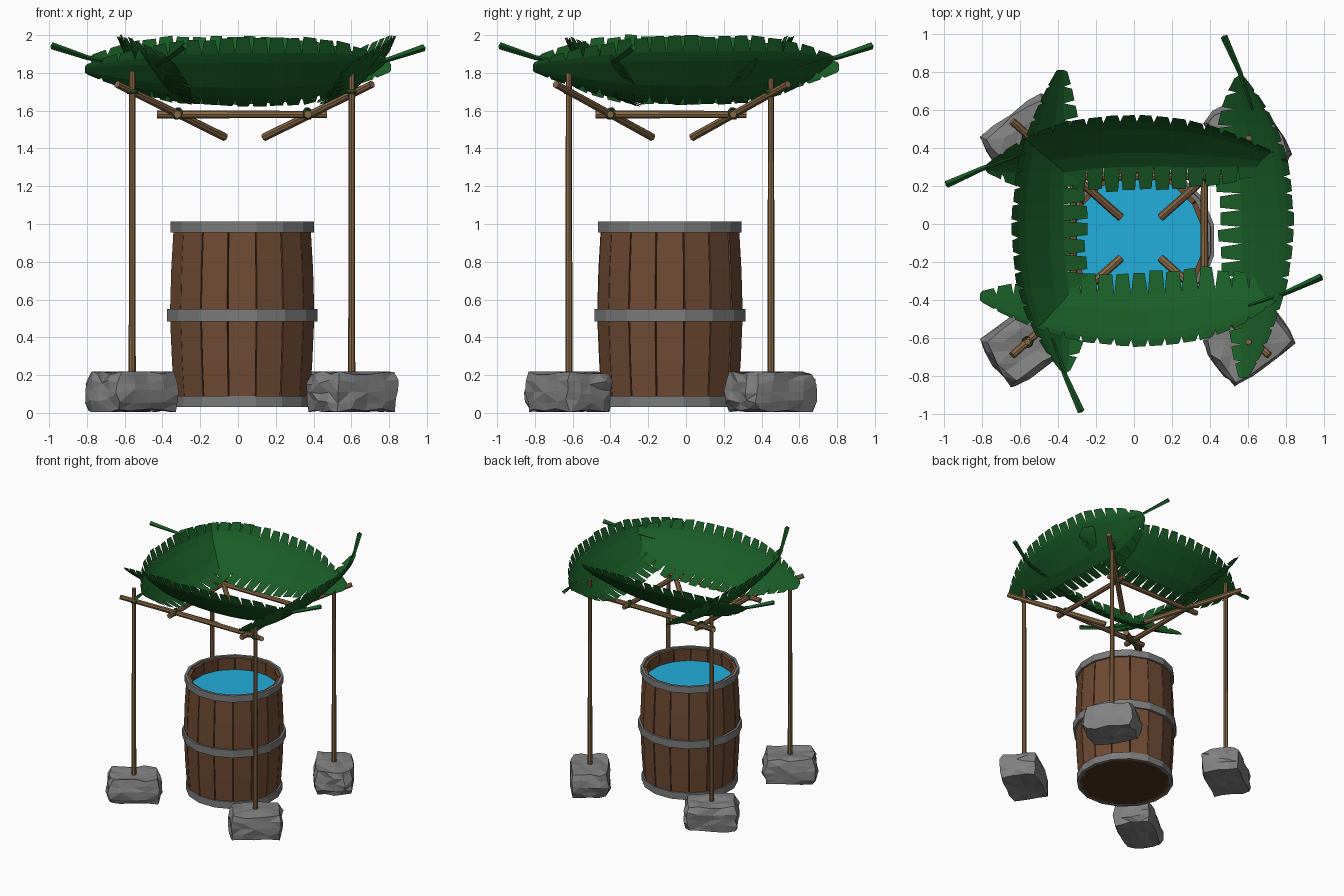
import bpy, bmesh, math, random
from mathutils import Vector, Matrix

if "Cube" in bpy.data.objects:
    bpy.data.objects.remove(bpy.data.objects["Cube"])

random.seed(4)

def material(name, rgb):
    m = bpy.data.materials.new(name)
    m.diffuse_color = (*rgb, 1)
    m.use_nodes = True
    m.node_tree.nodes["Principled BSDF"].inputs["Base Color"].default_value = m.diffuse_color
    return m

WOOD = material("stave_wood", (0.16, 0.07, 0.033))
DARK = material("dark_wood", (0.07, 0.033, 0.016))
POLE = material("pole_wood", (0.25, 0.14, 0.06))
LEAF = material("leaf_green", (0.010, 0.11, 0.020))
ROPE = material("vine_green", (0.02, 0.08, 0.015))
WATER = material("water_blue", (0.016, 0.42, 0.72))
IRON = material("hoop_grey", (0.2, 0.2, 0.2))
STONE = material("stone_grey", (0.22, 0.22, 0.22))

def finish(bm, name, mat=None):
    bmesh.ops.recalc_face_normals(bm, faces=bm.faces)
    me = bpy.data.meshes.new(name)
    bm.to_mesh(me)
    bm.free()
    ob = bpy.data.objects.new(name, me)
    bpy.context.collection.objects.link(ob)
    if mat:
        me.materials.append(mat)
    return ob

def rod(name, a, b, r1, r2, mat, sides=8):
    a, b = Vector(a), Vector(b)
    d = b - a
    m = Matrix.Translation((a + b) / 2) @ d.to_track_quat('Z', 'Y').to_matrix().to_4x4()
    bm = bmesh.new()
    bmesh.ops.create_cone(bm, cap_ends=True, segments=sides, radius1=r1, radius2=r2,
                          depth=d.length, matrix=m)
    return finish(bm, name, mat)

def lathe(name, profile, mat, closed=True, n=16):
    # revolve (radius, z) points round the barrel axis
    bm = bmesh.new()
    rings = [[bm.verts.new((CX + r * math.cos((k + .5) * math.tau / n),
                            CY + r * math.sin((k + .5) * math.tau / n), z))
              for k in range(n)] for r, z in profile]
    pairs = list(zip(rings, rings[1:])) + ([(rings[-1], rings[0])] if closed else [])
    for p, q in pairs:
        for k in range(n):
            j = (k + 1) % n
            bm.faces.new((p[k], p[j], q[j], q[k]))
    if not closed:
        bm.faces.new(rings[0])
    return finish(bm, name, mat)

# Barrel: separate staves, dark liner, three hoops and water
CX, CY, N = 0.022, -0.085, 16
LEVELS = [(0.035, .364), (0.27, .380), (0.52, .391), (0.76, .384), (1.0, .370)]
bm = bmesh.new()
for k in range(N):
    mid = k * math.tau / N + math.pi / 2
    half = math.pi / N - 0.008
    dr = random.uniform(-.003, .003)
    rows = []
    for z, r in LEVELS:
        rows.append([bm.verts.new((CX + rr * math.cos(t), CY + rr * math.sin(t), z))
                     for rr, t in ((r + dr, mid - half), (r + dr, mid + half),
                                   (r - .03, mid + half), (r - .03, mid - half))])
    for p, q in zip(rows, rows[1:]):
        for i in range(4):
            j = (i + 1) % 4
            bm.faces.new((p[i], p[j], q[j], q[i]))
    bm.faces.new(rows[0])
    bm.faces.new(rows[-1])
finish(bm, "barrel_staves", WOOD)
lathe("barrel_liner", [(r - .018, z - (.01 if z > .9 else 0)) for z, r in LEVELS], DARK, False)
for name, z0, z1, r in (("bottom_hoop", .03, .09, .378), ("middle_hoop", .485, .55, .407),
                        ("top_hoop", .955, 1.012, .387)):
    lathe(name, [(r, z0), (r, z1), (r - .022, z1), (r - .022, z0)], IRON)
bm = bmesh.new()
bmesh.ops.create_circle(bm, cap_ends=True, segments=N, radius=.35,
                        matrix=Matrix.Translation((CX, CY, .9)))
finish(bm, "water", WATER)

# Rocks: layered, boxy slabs
def rock(name, x, y, angle):
    bm = bmesh.new()
    bmesh.ops.create_cube(bm, size=1)
    bmesh.ops.subdivide_edges(bm, edges=bm.edges, cuts=3, use_grid_fill=True)
    layer = {z: random.uniform(.95, 1.04) for z in (-2, -1, 0, 1, 2)}
    for v in bm.verts:
        c = v.co
        scale = layer[round(c.z * 4)] * (.9 if abs(c.z) > .45 else 1)
        if abs(c.x) > .45 and abs(c.y) > .45:
            scale *= .93
        c.x = (c.x * scale + random.uniform(-.03, .03)) * .42
        c.y = (c.y * scale + random.uniform(-.03, .03)) * .31
        c.z = min(max(c.z * .205 + random.uniform(-.014, .014), -.108), .108)
    bmesh.ops.triangulate(bm, faces=bm.faces)
    ob = finish(bm, name, STONE)
    ob.location = (x, y, .112)
    ob.rotation_euler.z = math.radians(angle)

def tie(name, p, axis, r):
    bm = bmesh.new()
    m = Matrix.Translation(p) @ Vector(axis).to_track_quat('Z', 'Y').to_matrix().to_4x4()
    n, k, t = 10, 5, .008
    g = []
    for a in range(n):
        ca, sa = math.cos(a * math.tau / n), math.sin(a * math.tau / n)
        rr = [(r + t * math.cos(b * math.tau / k), 1.5 * t * math.sin(b * math.tau / k)) for b in range(k)]
        g.append([bm.verts.new(m @ Vector((q * ca, q * sa, h))) for q, h in rr])
    for a in range(n):
        for b in range(k):
            bm.faces.new((g[a][b], g[(a + 1) % n][b], g[(a + 1) % n][(b + 1) % k], g[a][(b + 1) % k]))
    finish(bm, name, ROPE)

# Rocks, posts and sloping poles at the four corners
for sx, xs in (("left", (-.56, -.64, -.07, -.32)), ("right", (.602, .71, .14, .37))):
    for sy, ys in (("front", (-.62, -.69, -.18, -.40)), ("back", (.45, .54, .035, .25))):
        tag = sy + "_" + sx
        rock(tag + "_rock", xs[0], ys[0], 125 if tag == "back_right" else 35)
        rod(tag + "_post", (xs[0], ys[0], .12), (xs[0], ys[0], 1.81), .019, .016, POLE)
        a, b = Vector((xs[1], ys[1], 1.74)), Vector((xs[2], ys[2], 1.46))
        rod(tag + "_sloping_pole", a, b, .02, .022, POLE)
        tie(tag + "_post_tie", (xs[0], ys[0], 1.70), (0, 0, 1), .024)
        tie(tag + "_beam_tie", (xs[3], ys[3], 1.585), b - a, .027)

# Square of level beams
for name, y in (("front_beam", -.40), ("back_beam", .25)):
    rod(name, (-.43, y, 1.58), (.47, y, 1.58), .021, .019, POLE)
for name, x in (("left_beam", -.32), ("right_beam", .37)):
    rod(name, (x, -.48, 1.58), (x, .32, 1.58), .021, .019, POLE)

# Leaves: curved lens with torn edges, tilted so the roof forms a funnel
WIDTH = [(-.81, .13), (-.7, .36), (-.5, .68), (-.3, .9), (0, 1), (.35, .97),
         (.55, .75), (.68, .42), (.78, .1)]

def width(u):
    for (a, wa), (b, wb) in zip(WIDTH, WIDTH[1:]):
        if u <= b:
            return wa + (wb - wa) * (u - a) / (b - a)
    return WIDTH[-1][1]

def rib(u):
    v = .52 - (.25 if u > 0 else .2) * u * u
    z = 1.80 + (.14 * u ** 3 if u > 0 else .03 * u * u)
    return v, z

def leaf(name, turns, off, lift):
    rot = Matrix.Rotation(turns * math.pi / 2, 3, 'Z')
    def place(u, v, z):
        return rot @ Vector((u, -(v + off), z + lift))
    bm = bmesh.new()
    def point(u, side, f):
        v, z = rib(u)
        w = width(u) * f
        dv, dz = (.125, .19) if side > 0 else (-.275, -.18)
        bulge = math.sin(math.pi * f) * width(u)
        if side > 0:
            return bm.verts.new(place(u, v + dv * w + .02 * bulge, z + dz * w))
        return bm.verts.new(place(u, v + dv * w, z + dz * w - .04 * bulge))
    count = 18
    us = [-.81 + 1.59 * i / count for i in range(count + 1)]
    spine = [point(u, 1, 0) for u in us]
    for side in (1, -1):
        rows = [spine] + [[point(u, side, f) for u in us] for f in (.28, .55)]
        for i in range(count):
            for p, q in zip(rows, rows[1:]):
                bm.faces.new((p[i], p[i + 1], q[i + 1], q[i]))
            gap = (us[1] - us[0]) * random.uniform(.1, .22)
            reach = random.uniform(.94, 1.02)
            p, q = point(us[i] + gap * .7, side, reach), point(us[i + 1] - gap, side, reach)
            bm.faces.new((rows[2][i], rows[2][i + 1], q, p))
    finish(bm, name, LEAF)
    stem = [place(u, *rib(u)) for u in (.6, .8, .985)]
    rod(name + "_stem_inner", stem[0], stem[1], .008, .013, LEAF, 4)
    rod(name + "_stem_outer", stem[1], stem[2], .013, .019, LEAF, 4)

leaf("front_leaf", 0, 0, 0)
leaf("right_leaf", 1, .195, .01)
leaf("back_leaf", 2, -.07, .01)
leaf("left_leaf", 3, 0, .01)
